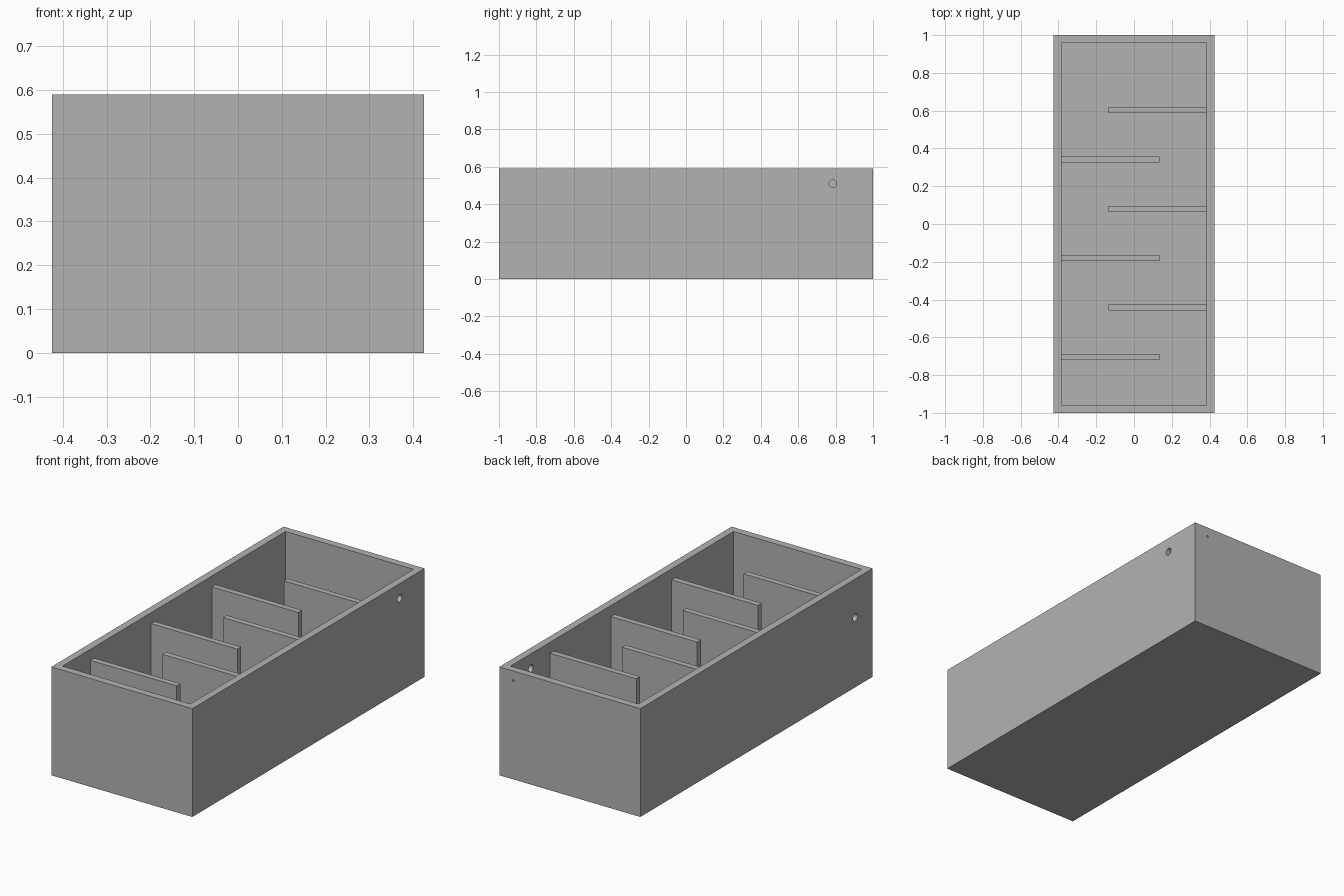
import bpy
import bmesh
from mathutils import Matrix, Vector

cube = bpy.data.objects.get("Cube")
if cube:
    bpy.data.objects.remove(cube, do_unlink=True)

WIDTH, LENGTH, HEIGHT = 0.85, 2.0, 0.59
WALL = 0.04
INNER_X = WIDTH / 2 - WALL
BAFFLE_TOP = 0.53

grey = bpy.data.materials.new("plain grey")
grey.use_nodes = True
grey.diffuse_color = (0.45, 0.45, 0.45, 1)
grey.node_tree.nodes["Principled BSDF"].inputs["Base Color"].default_value = grey.diffuse_color


def finish(name, bm):
    mesh = bpy.data.meshes.new(name)
    bmesh.ops.recalc_face_normals(bm, faces=bm.faces)
    bm.to_mesh(mesh)
    bm.free()
    mesh.materials.append(grey)
    obj = bpy.data.objects.new(name, mesh)
    bpy.context.collection.objects.link(obj)
    return obj


def box(low, high):
    low, high = Vector(low), Vector(high)
    bm = bmesh.new()
    matrix = Matrix.Translation((low + high) / 2) @ Matrix.Diagonal((*(high - low), 1))
    bmesh.ops.create_cube(bm, size=1, matrix=matrix)
    return bm


def drill(target, centre, axis, radius):
    """Cut a round hole through a wall along the given axis."""
    bm = bmesh.new()
    turn = Vector(axis).to_track_quat("Z", "Y").to_matrix().to_4x4()
    bmesh.ops.create_cone(bm, cap_ends=True, segments=32, radius1=radius, radius2=radius,
                          depth=WALL * 3, matrix=Matrix.Translation(centre) @ turn)
    cutter = finish("hole_cutter", bm)
    cutter.hide_render = True
    mod = target.modifiers.new("hole", "BOOLEAN")
    mod.operation, mod.solver, mod.object = "DIFFERENCE", "EXACT", cutter
    bpy.context.view_layer.objects.active = target
    bpy.ops.object.modifier_apply(modifier=mod.name)
    bpy.data.objects.remove(cutter, do_unlink=True)


# Open tray: inset the top face and push it down to the floor
bm = box((-WIDTH / 2, -LENGTH / 2, 0), (WIDTH / 2, LENGTH / 2, HEIGHT))
top = max(bm.faces, key=lambda f: f.calc_center_median().z)
bmesh.ops.inset_region(bm, faces=[top], thickness=WALL, use_even_offset=True)
well = bmesh.ops.extrude_face_region(bm, geom=[top])["geom"]
bmesh.ops.translate(bm, vec=(0, 0, WALL - HEIGHT),
                    verts=[v for v in well if isinstance(v, bmesh.types.BMVert)])
if top.is_valid:
    bmesh.ops.delete(bm, geom=[top], context="FACES_ONLY")
tray = finish("tray", bm)

# Pipe holes in both long walls and a small cable hole in the back wall
drill(tray, (WIDTH / 2 - WALL / 2, 0.785, 0.51), (1, 0, 0), 0.02)
drill(tray, (-WIDTH / 2 + WALL / 2, -0.85, 0.38), (1, 0, 0), 0.02)
drill(tray, (0.34, LENGTH / 2 - WALL / 2, 0.537), (0, 1, 0), 0.006)

# Baffles alternate between the two long walls
for i in range(6):
    side = 1 if i % 2 == 0 else -1
    y = 0.604 - i * 0.2617
    x1, x2 = sorted((side * INNER_X, -side * 0.135))
    finish(f"baffle_{i + 1}", box((x1, y - 0.016, WALL), (x2, y + 0.016, BAFFLE_TOP)))
